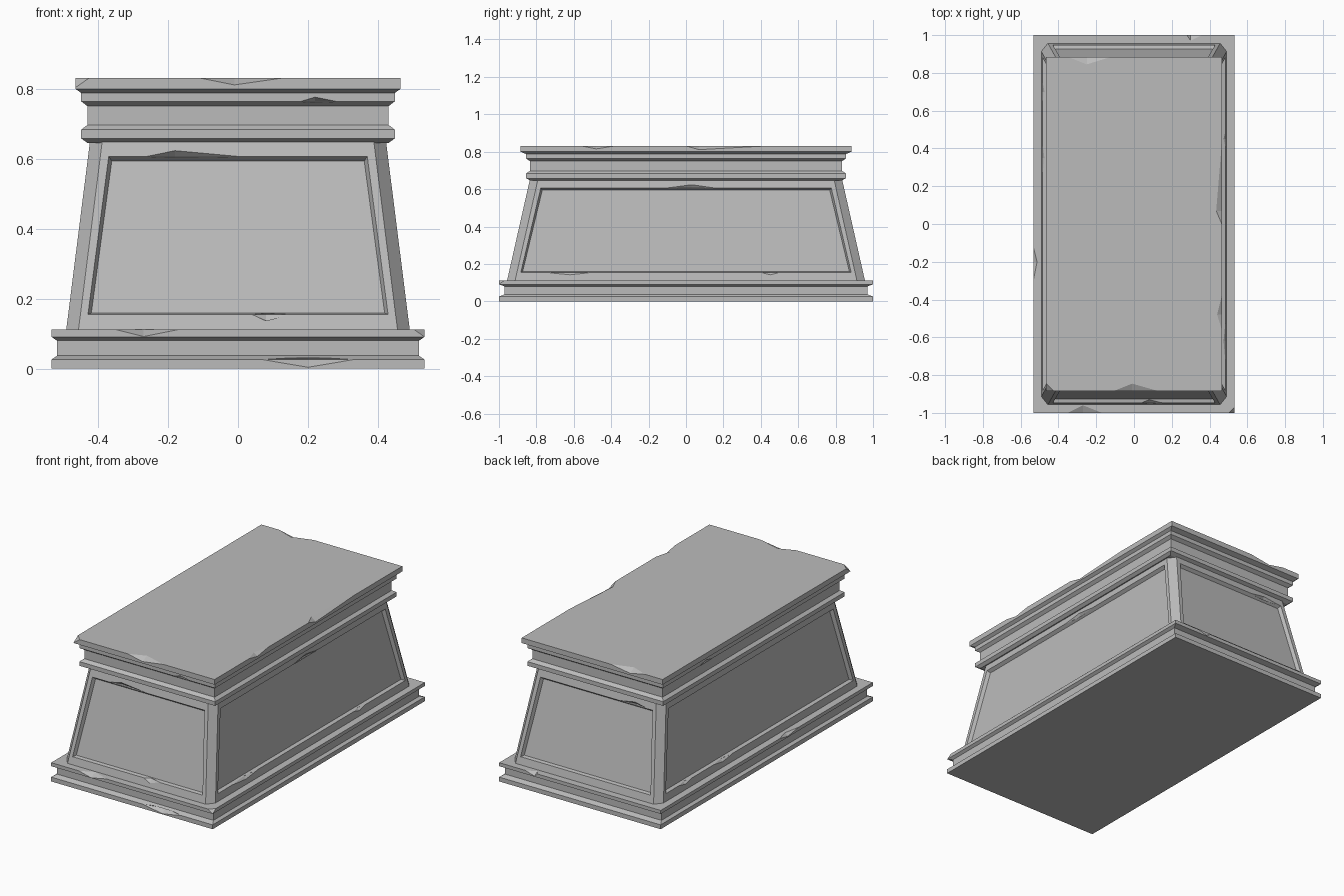
import bpy, bmesh
from mathutils import Vector

cube = bpy.data.objects.get("Cube")
if cube:
    bpy.data.objects.remove(cube, do_unlink=True)

stone = bpy.data.materials.new("grey_stone")
stone.use_nodes = True
GREY = (0.5, 0.5, 0.5, 1)
stone.diffuse_color = GREY
stone.node_tree.nodes["Principled BSDF"].inputs["Base Color"].default_value = GREY


def finish(bm, name):
    bmesh.ops.recalc_face_normals(bm, faces=bm.faces)
    me = bpy.data.meshes.new(name)
    bm.to_mesh(me)
    bm.free()
    me.materials.append(stone)
    ob = bpy.data.objects.new(name, me)
    bpy.context.collection.objects.link(ob)
    return ob


def loft(rings):
    """Closed solid through matching rings of points."""
    bm = bmesh.new()
    loops = [[bm.verts.new(p) for p in r] for r in rings]
    n = len(loops[0])
    for a, b in zip(loops, loops[1:]):
        for i in range(n):
            j = (i + 1) % n
            bm.faces.new((a[i], a[j], b[j], b[i]))
    bm.faces.new(loops[0][::-1])
    bm.faces.new(loops[-1])
    bmesh.ops.recalc_face_normals(bm, faces=bm.faces)
    return bm


def moulding(name, profile):
    """Rectangular moulding from (half width, half length, height) steps."""
    return finish(loft([[(-x, -y, z), (x, -y, z), (x, y, z), (-x, y, z)]
                        for x, y, z in profile]), name)


def chamfered_ring(x, y, z, cx=0.035, cy=0.043):
    return [(-x + cx, -y, z), (x - cx, -y, z), (x, -y + cy, z), (x, y - cy, z),
            (x - cx, y, z), (-x + cx, y, z), (-x, y - cy, z), (-x, -y + cy, z)]


# Stepped plinth and cornice
plinth = moulding("plinth", [
    (.533, 1, 0), (.533, 1, .026), (.517, .97, .037),
    (.517, .97, .08), (.533, 1, .091), (.533, 1, .112)])
cornice = moulding("cornice", [
    (.43, .83, .645), (.448, .856, .658), (.448, .856, .683), (.43, .835, .697),
    (.43, .835, .75), (.448, .856, .764), (.448, .856, .788),
    (.465, .885, .8), (.465, .885, .831)])

# Tapered body with chamfered corners and four recessed panels
bm = loft([chamfered_ring(.491, .957, .11), chamfered_ring(.423, .835, .65)])
sides = [f for f in bm.faces if abs(f.normal.z) < .5
         and max(abs(f.normal.x), abs(f.normal.y)) > .9]
for f in sides:
    bmesh.ops.inset_individual(bm, faces=[f], thickness=.032)
    for e in f.edges:
        lo, hi = sorted(e.verts, key=lambda v: v.co.z)
        d = hi.co - lo.co
        if d.z > .2:
            start = lo.co.copy()
            lo.co = start + d * ((.155 - start.z) / d.z)
            hi.co = start + d * ((.607 - start.z) / d.z)
    bm.normal_update()
    bmesh.ops.inset_individual(bm, faces=[f], thickness=.013, depth=-.02)
body = finish(bm, "panelled_body")


def add_hull(bm, points, out):
    verts = [bm.verts.new(q) for p in points for q in (p, p + out)]
    bmesh.ops.convex_hull(bm, input=verts)


def edge_chip(bm, side, off, z, u, before, after, drop, depth):
    """Wedge bitten from a horizontal edge; positive drop bites downwards."""
    place = {"front": lambda a, o, h: Vector((a, -o, h)),
             "back": lambda a, o, h: Vector((a, o, h)),
             "right": lambda a, o, h: Vector((o, a, h)),
             "left": lambda a, o, h: Vector((-o, a, h))}[side]
    pts = [place(u - before, off, z), place(u + after, off, z),
           place(u, off, z - drop), place(u, off - depth, z)]
    add_hull(bm, pts, place(0, .004, .004 if drop > 0 else -.004))


def corner_chip(bm, x, y, z, size):
    c = Vector((x, y, z))
    sx, sy = (1 if x > 0 else -1), (1 if y > 0 else -1)
    pts = [c, c - Vector((sx * size, 0, 0)), c - Vector((0, sy * size, 0)),
           c - Vector((0, 0, size * .7))]
    add_hull(bm, pts, Vector((sx, sy, 1)) * .004)


def damage(target, chips, corners=()):
    bm = bmesh.new()
    for c in chips:
        edge_chip(bm, *c)
    for c in corners:
        corner_chip(bm, *c)
    cutter = finish(bm, "chip_cutter")
    cutter.hide_render = True
    mod = target.modifiers.new("chips", "BOOLEAN")
    mod.operation = "DIFFERENCE"
    mod.solver = "EXACT"
    mod.object = cutter
    bpy.context.view_layer.objects.active = target
    bpy.ops.object.modifier_apply(modifier=mod.name)
    bpy.data.objects.remove(cutter, do_unlink=True)


# Worn edges: side, offset, height, position, reach before/after, drop, depth
damage(plinth, [
    ("front", 1, .112, -.27, .08, .1, .02, .04),
    ("front", 1, .026, .2, .13, .13, .022, .03),
    ("back", 1, .112, .3, .02, .06, .018, .03),
    ("left", .533, .112, -.2, .1, .08, .015, .02)],
    [(.533, -1, .112, .03)])
damage(cornice, [
    ("front", .885, .831, -.01, .1, .14, .02, .04),
    ("front", .856, .764, .22, .04, .06, -.012, .02),
    ("back", .885, .831, -.25, .1, .13, .02, .04),
    ("right", .465, .831, -.48, .08, .1, .016, .025),
    ("right", .465, .831, .07, .07, .36, .02, .03),
    ("left", .448, .764, .45, .06, .06, -.012, .02)],
    [(-.465, -.885, .831, .04)])
damage(body, [
    ("front", .845, .607, -.18, .08, .18, -.02, .02),
    ("front", .947, .155, .08, .04, .07, .022, .02),
    ("right", .429, .607, .03, .13, .12, -.02, .015),
    ("right", .486, .155, -.62, .13, .12, .014, .015),
    ("right", .486, .155, .45, .05, .05, .014, .015),
    ("left", .486, .155, .7, .06, .06, .014, .015),
    ("left", .486, .155, .35, .1, .08, .014, .015),
    ("back", .845, .607, -.25, .1, .1, -.02, .02)])
